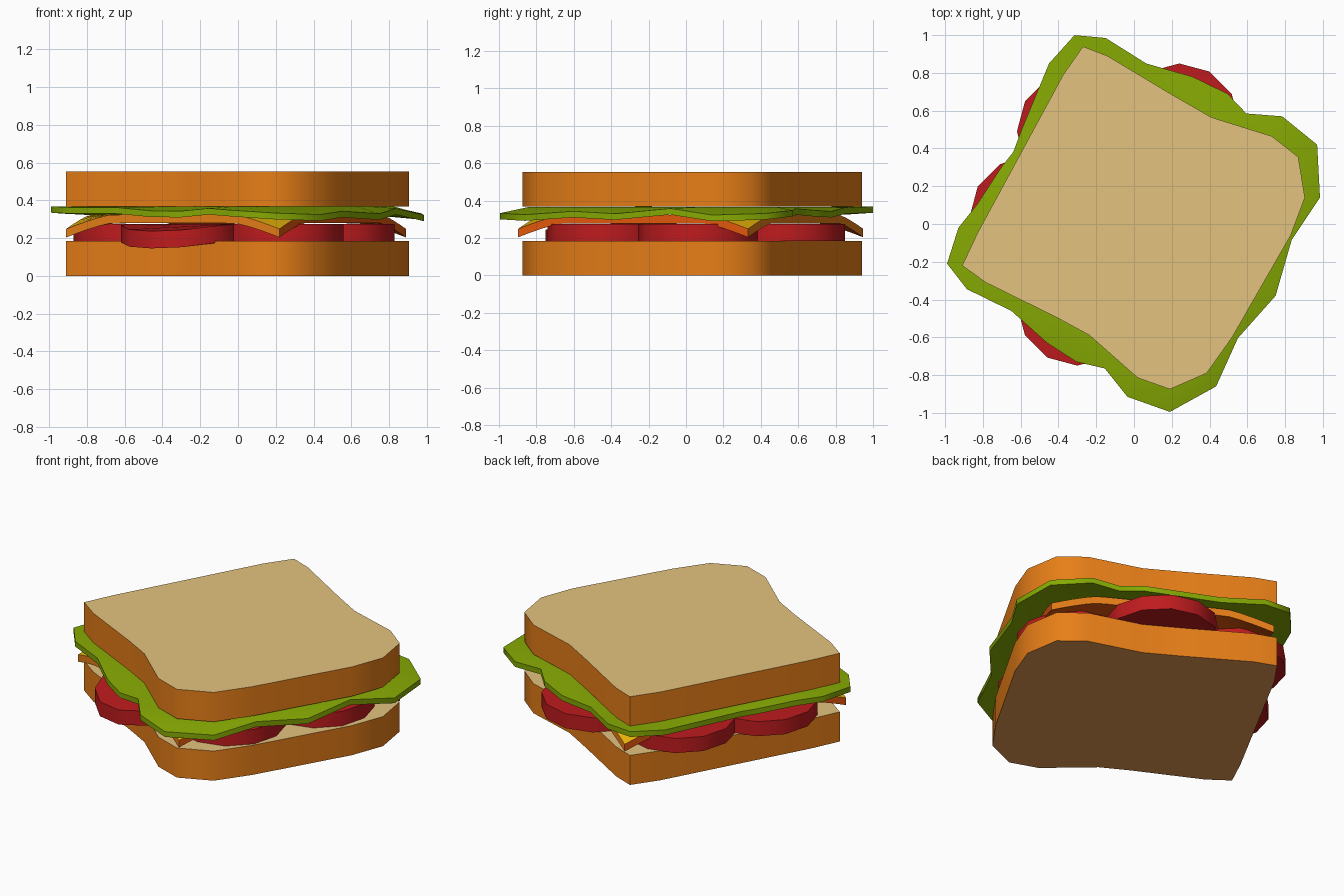
import bpy, bmesh, math
from mathutils import Matrix

if "Cube" in bpy.data.objects:
    bpy.data.objects.remove(bpy.data.objects["Cube"])


def material(name, rgb):
    m = bpy.data.materials.new(name)
    m.diffuse_color = (*rgb, 1)
    m.use_nodes = True
    m.node_tree.nodes["Principled BSDF"].inputs["Base Color"].default_value = m.diffuse_color
    return m


CRUMB = material("bread crumb", (0.78, 0.54, 0.21))
TOAST = material("toasted underside", (0.76, 0.33, 0.09))
CRUST = material("crust orange", (0.80, 0.21, 0.009))
RED = material("tomato red", (0.52, 0.011, 0.013))
GREEN = material("lettuce green", (0.24, 0.40, 0.001))
YELLOW = material("cheese yellow", (0.84, 0.47, 0.003))
DEEP = material("deep orange", (0.80, 0.10, 0.004))


def finish(name, bm, mats, angle=60):
    bmesh.ops.recalc_face_normals(bm, faces=bm.faces[:])
    me = bpy.data.meshes.new(name)
    for f in bm.faces:
        f.smooth = True
    bm.to_mesh(me)
    bm.free()
    for m in mats:
        me.materials.append(m)
    me.set_sharp_from_angle(angle=math.radians(angle))
    ob = bpy.data.objects.new(name, me)
    bpy.context.collection.objects.link(ob)
    return ob


def thicken(bm, faces, height):
    ex = bmesh.ops.extrude_face_region(bm, geom=faces)
    for v in ex["geom"]:
        if isinstance(v, bmesh.types.BMVert):
            v.co.z += height
    bmesh.ops.recalc_face_normals(bm, faces=bm.faces[:])


def prism(outline, z0, z1):
    bm = bmesh.new()
    f = bm.faces.new([bm.verts.new((x, y, z0)) for x, y in outline])
    thicken(bm, [f], z1 - z0)
    return bm


# Bread slices: crumb on top, toasted below, crust around the side
BREAD = [(-.27, .94), (-.375, .79), (-.83, -.05), (-.91, -.22), (-.785, -.31),
         (-.40, -.50), (-.235, -.59), (.02, -.815), (.19, -.875), (.385, -.79),
         (.52, -.60), (.83, -.06), (.905, .14), (.87, .355), (.73, .465),
         (.41, .565), (.21, .68), (-.14, .89)]
for name, z0, z1 in (("bottom_bread", 0, .185), ("top_bread", .368, .552)):
    bm = prism(BREAD, z0, z1)
    for f in bm.faces:
        f.material_index = 0 if f.normal.z > .5 else 1 if f.normal.z < -.5 else 2
    finish(name, bm, [CRUMB, TOAST, CRUST])

# Tomato slices: ring of six, the front left one sagging over the bread edge
CENTRES = [(-.30, -.43), (.24, -.42), (.51, .065), (.24, .53), (-.30, .49), (-.55, .04)]
for i, (cx, cy) in enumerate(CENTRES):
    ring = [(cx + .32 * math.cos(k * math.pi / 6), cy + .32 * math.sin(k * math.pi / 6))
            for k in range(12)]
    bm = prism(ring, .184, .275)
    if i == 0:
        for v in bm.verts:
            over = (v.co.x + .40) * -.454 + (v.co.y + .50) * -.89
            v.co.z -= .18 * max(0, over)
    finish("tomato_slice_%d" % (i + 1), bm, [RED])

# Cheese: thin sheet with drooping corners, two edge colours
HU, HV, CURL = .643, .70, .27
bm = bmesh.new()
bmesh.ops.create_grid(bm, x_segments=20, y_segments=20, size=1)
for v in bm.verts:
    v.co.x *= HU
    v.co.y *= HV
thicken(bm, bm.faces[:], .045)
for f in bm.faces:
    n = f.normal
    if n.z > .5:
        f.material_index = 0
    elif n.z < -.5 or abs(n.x) > .7:
        f.material_index = 2
    else:
        f.material_index = 1
for v in bm.verts:
    s = max(0, abs(v.co.x) + abs(v.co.y) - (HU + HV - CURL)) / CURL
    v.co.z += .279 - .075 * s ** 1.25
bmesh.ops.rotate(bm, verts=bm.verts[:], matrix=Matrix.Rotation(math.radians(-28.6), 3, 'Z'))
bmesh.ops.translate(bm, verts=bm.verts[:], vec=(-.01, .025, 0))
finish("cheese", bm, [YELLOW, CRUST, DEEP])

# Lettuce: wavy rim (x, y, underside height) around a flat middle
RIM = [(-.315, 1.0, .335), (-.45, .85, .325), (-.595, .50, .315), (-.64, .38, .31),
       (-.70, .305, .315), (-.83, .105, .325), (-.93, -.02, .33), (-.99, -.21, .335),
       (-.885, -.345, .33), (-.65, -.46, .33), (-.46, -.63, .312), (-.305, -.73, .31),
       (-.155, -.765, .325), (-.035, -.915, .315), (.19, -.995, .30), (.435, -.86, .292),
       (.55, -.605, .31), (.75, -.38, .297), (.835, -.085, .325), (.985, .14, .29),
       (.97, .42, .298), (.785, .57, .315), (.595, .585, .325), (.495, .69, .315),
       (.31, .78, .31), (.065, .85, .33), (-.15, .985, .335)]
bm = bmesh.new()
loops = []
for t in (0, .033):
    loops.append([bm.verts.new((x, y, z + t)) for x, y, z in RIM])
    loops.append([bm.verts.new((x * .84, y * .84, .334 + t)) for x, y, z in RIM])
for a, b in ((0, 1), (2, 3), (0, 2)):
    for i in range(len(RIM)):
        j = (i + 1) % len(RIM)
        bm.faces.new((loops[a][i], loops[a][j], loops[b][j], loops[b][i]))
bm.faces.new(loops[1])
bm.faces.new(loops[3])
finish("lettuce", bm, [GREEN])
